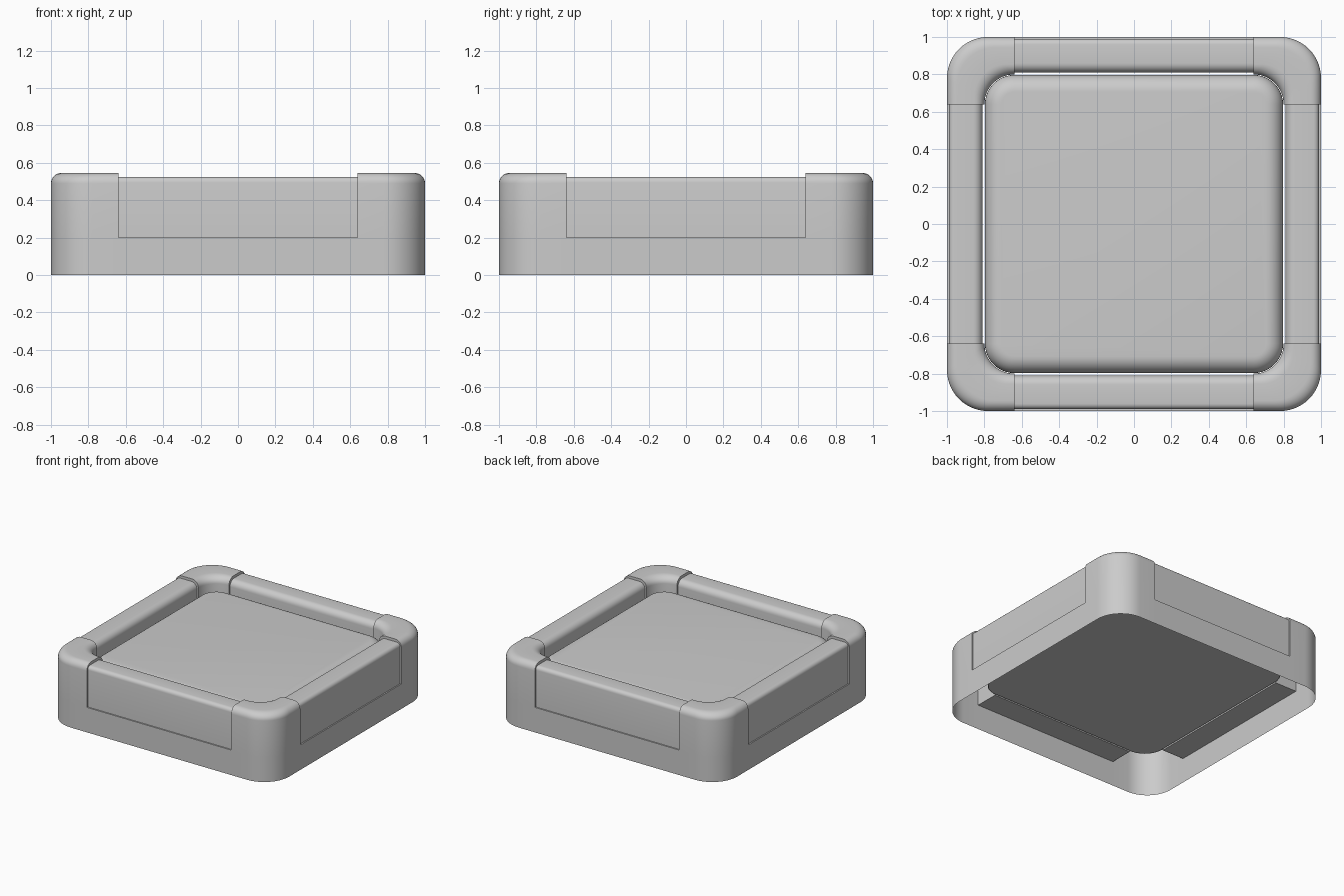
import bpy, bmesh
from math import sin, cos, pi
from mathutils import Matrix

if "Cube" in bpy.data.objects:
    bpy.data.objects.remove(bpy.data.objects["Cube"])

TOP, SPLIT, LEDGE = 0.545, 0.64, 0.2


def loft(name, rings, closed=True, caps=None, turn=0):
    """Bridge equal-length rings of points; caps = slice of each end ring to fill."""
    bm = bmesh.new()
    vs = [[bm.verts.new(p) for p in r] for r in rings]
    n = len(rings[0])
    for a, b in zip(vs, vs[1:]):
        for i in range(n if closed else n - 1):
            j = (i + 1) % n
            bm.faces.new((a[i], a[j], b[j], b[i]))
    if caps is not None:
        bm.faces.new(vs[0][caps][::-1])
        bm.faces.new(vs[-1][caps])
    bmesh.ops.recalc_face_normals(bm, faces=bm.faces)
    bm.transform(Matrix.Rotation(turn * pi / 2, 4, 'Z'))
    me = bpy.data.meshes.new(name)
    bm.to_mesh(me)
    bm.free()
    ob = bpy.data.objects.new(name, me)
    bpy.context.collection.objects.link(ob)
    bpy.ops.object.select_all(action='DESELECT')
    ob.select_set(True)
    bpy.context.view_layer.objects.active = ob
    bpy.ops.object.shade_smooth_by_angle(angle=0.6)
    return ob


def arc(cx, cy, r, a0, a1, n):
    return [(cx + r * cos(a0 + (a1 - a0) * k / n), cy + r * sin(a0 + (a1 - a0) * k / n))
            for k in range(n + 1)]


# corner plan: outer and inner edges of the frame
outer = [(1, SPLIT)] + arc(0.78, 0.78, 0.22, 0, pi / 2, 14) + [(SPLIT, 1)]
inner = arc(SPLIT, SPLIT, 0.16, 0, pi / 2, len(outer) - 1)

# corner section: distance across the frame (0 outside, 0.2 inside) and height
r = 0.055
section = ([(0, 0), (0, LEDGE)]
           + [(0.2 - x, z) for x, z in arc(0.2 - r, TOP - r, r, 0, pi / 2, 7)]
           + [(0.2 - x, z) for x, z in arc(r, TOP - r, r, pi / 2, pi, 7)]
           + [(0.2, LEDGE)])
corner_rings = []
for o, i in zip(outer, inner):
    corner_rings.append([(o[0] + (i[0] - o[0]) * d / 0.2,
                          o[1] + (i[1] - o[1]) * d / 0.2, z) for d, z in section])

# rail section: rounded top, stands on the ledge
rail = ([(0.99, LEDGE)] + arc(0.99 - 0.03, 0.525 - 0.03, 0.03, 0, pi / 2, 5)
        + arc(0.81 + 0.05, 0.525 - 0.05, 0.05, pi / 2, pi, 7) + [(0.81, LEDGE)])
skirt = [(1, 0), (1, LEDGE), (0.985, LEDGE)]

for t in range(4):
    loft(f"frame_corner_{t + 1}", corner_rings, closed=False, caps=slice(1, None), turn=t)
    loft(f"side_rail_{t + 1}", [[(x, y, z) for x, z in rail] for y in (-0.638, 0.638)],
         caps=slice(None), turn=t)
    loft(f"lower_skirt_{t + 1}", [[(x, y, z) for x, z in skirt] for y in (-SPLIT, SPLIT)],
         closed=False, turn=t)


# centre cushion: rounded square with a soft top edge
def rounded_square(inset, z):
    c, rad = SPLIT, 0.157 - inset
    pts = []
    for q in range(4):
        sx, sy = ((1, 1), (-1, 1), (-1, -1), (1, -1))[q]
        pts += [(x, y, z) for x, y in arc(sx * c, sy * c, rad, q * pi / 2, (q + 1) * pi / 2, 10)]
    return pts


s = 0.09
rings = [rounded_square(0, LEDGE)]
for x, z in arc(0, 0.46 - s, s, 0, pi / 2, 9):
    rings.append(rounded_square(s - x, z))
loft("centre_cushion", rings, caps=slice(None))
